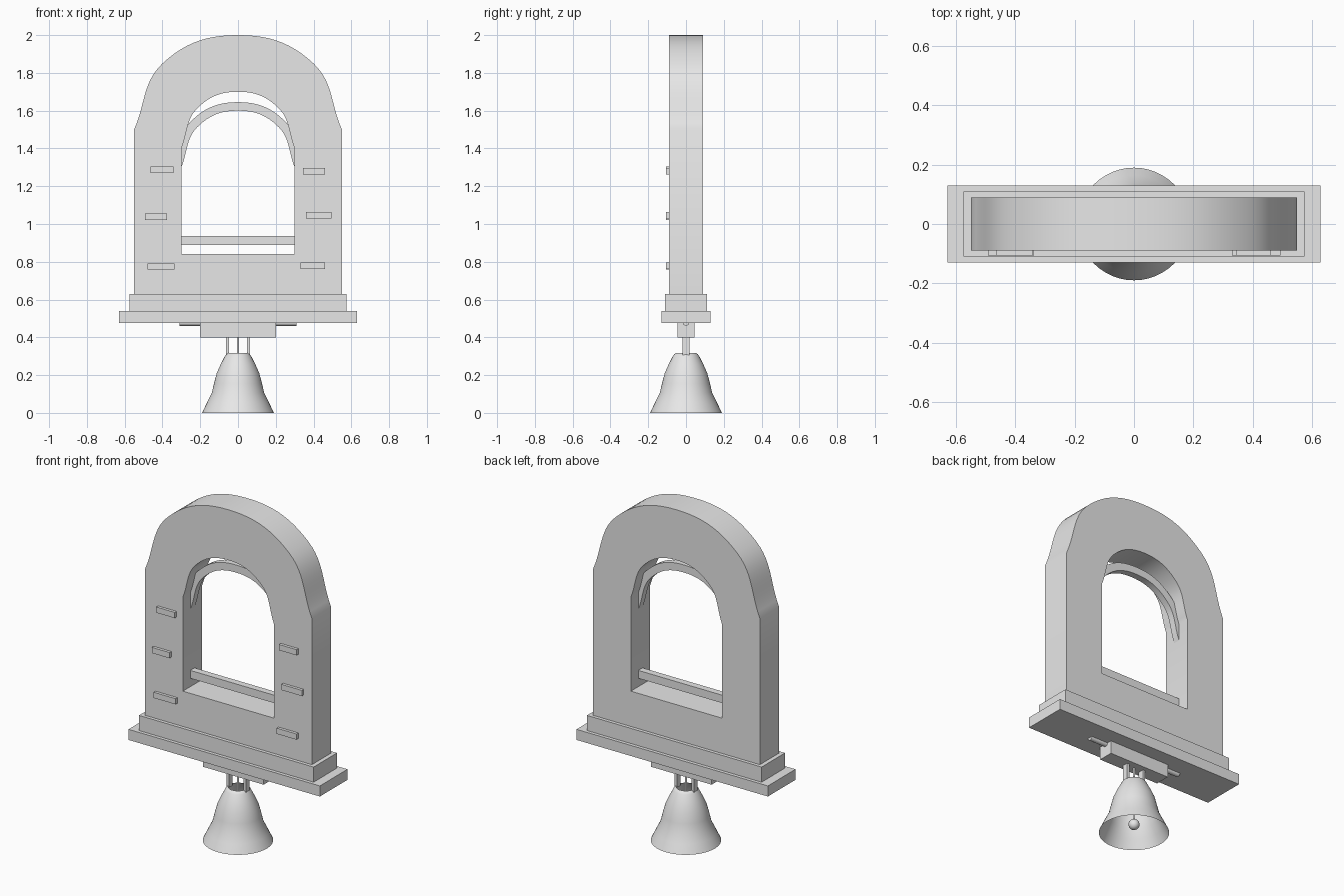
import bpy, bmesh, math
from mathutils import Vector
from mathutils.geometry import interpolate_bezier

if "Cube" in bpy.data.objects:
    bpy.data.objects.remove(bpy.data.objects["Cube"])

grey = bpy.data.materials.new("plain grey")
grey.diffuse_color = (0.8, 0.8, 0.8, 1)
grey.use_nodes = True
grey.node_tree.nodes["Principled BSDF"].inputs["Base Color"].default_value = grey.diffuse_color


def finish(name, bm, smooth=False):
    bmesh.ops.recalc_face_normals(bm, faces=bm.faces)
    me = bpy.data.meshes.new(name)
    bm.to_mesh(me)
    bm.free()
    me.materials.append(grey)
    ob = bpy.data.objects.new(name, me)
    bpy.context.collection.objects.link(ob)
    if smooth:
        bpy.ops.object.select_all(action='DESELECT')
        ob.select_set(True)
        bpy.context.view_layer.objects.active = ob
        bpy.ops.object.shade_smooth_by_angle(angle=math.radians(25))
    return ob


def box(name, x0, x1, y0, y1, z0, z1):
    bm = bmesh.new()
    bmesh.ops.create_cube(bm, size=1)
    for v in bm.verts:
        v.co = ((x0 + x1) / 2 + v.co.x * (x1 - x0),
                (y0 + y1) / 2 + v.co.y * (y1 - y0),
                (z0 + z1) / 2 + v.co.z * (z1 - z0))
    return finish(name, bm)


def rod(name, a, b, r):
    a, b = Vector(a), Vector(b)
    bm = bmesh.new()
    bmesh.ops.create_cone(bm, cap_ends=True, segments=16, radius1=r, radius2=r, depth=(b - a).length)
    rot = (b - a).to_track_quat('Z', 'Y').to_matrix()
    bmesh.ops.rotate(bm, verts=bm.verts, cent=(0, 0, 0), matrix=rot)
    bmesh.ops.translate(bm, verts=bm.verts, vec=(a + b) / 2)
    return finish(name, bm, True)


def arch(width, height, base):
    """Arch outline from right springing point over the crown to the left."""
    P = lambda x, z: Vector((x, z, 0))
    half = interpolate_bezier(P(1, 0), P(.89, .27), P(.92, .5), P(.727, .7), 12)
    half += interpolate_bezier(P(.727, .7), P(.51, .92), P(.306, 1), P(0, 1), 12)[1:]
    right = [(p.x * width, base + p.y * height) for p in half]
    return right + [(-x, z) for x, z in reversed(right[:-1])]


def band(name, outer, inner, y, closed):
    """Solid between two matching outlines, from -y to y."""
    bm = bmesh.new()
    rings = [[bm.verts.new((x, s * y, z)) for x, z in line]
             for s, line in ((-1, outer), (1, outer), (1, inner), (-1, inner))]
    n = len(outer)
    for i in range(n if closed else n - 1):
        j = (i + 1) % n
        for k in range(4):
            a, b = rings[k], rings[(k + 1) % 4]
            bm.faces.new((a[i], a[j], b[j], b[i]))
    if not closed:
        for i in (0, n - 1):
            bm.faces.new([r[i] for r in rings])
    return finish(name, bm, True)


# Arched frame with its opening
band("arched_frame",
     [(.55, .63)] + arch(.55, .5, 1.5) + [(-.55, .63)],
     [(.3, .84)] + arch(.3, .3, 1.4) + [(-.3, .84)], .09, True)

# Curved strip and rail inside the opening
band("inner_arch_strip", arch(.345, .345, 1.3), arch(.3, .3, 1.3), .02, False)
box("inner_rail", -.3, .3, -.02, .02, .89, .937)

# Stepped base
box("upper_plinth", -.575, .575, -.11, .11, .54, .63)
box("lower_plinth", -.63, .63, -.13, .13, .477, .54)

# Small bricks on the front face
for i, (x0, x1, z) in enumerate([
        (-.464, -.342, 1.287), (-.493, -.376, 1.039), (-.48, -.337, .775),
        (.345, .46, 1.28), (.36, .495, 1.047), (.33, .46, .778)]):
    box(f"brick_{i + 1}", x0, x1, -.107, -.09, z - .017, z + .017)

# Hanger block, cross rod and bars
box("hanger_block", -.2, .2, -.045, .045, .4, .477)
rod("cross_rod", (-.31, 0, .477), (.31, 0, .477), .016)
for s in (-1, 1):
    box("bell_hanger_bar", s * .056 - .008, s * .056 + .008, -.018, .018, .305, .4)

# Bell shell
bm = bmesh.new()
profile = [(.19, 0), (.165, .053), (.139, .106), (.127, .155), (.113, .21),
           (.093, .255), (.069, .302), (.062, .311), (.053, .317)]
N = 48
rings = [[bm.verts.new((r * math.cos(2 * math.pi * i / N), r * math.sin(2 * math.pi * i / N), z))
          for i in range(N)] for r, z in profile]
for a, b in zip(rings, rings[1:]):
    for i in range(N):
        j = (i + 1) % N
        bm.faces.new((a[i], a[j], b[j], b[i]))
finish("bell", bm, True)

# Clapper wire and ball
rod("clapper_wire", (0, 0, .05), (0, 0, .4), .006)
bm = bmesh.new()
bmesh.ops.create_uvsphere(bm, u_segments=24, v_segments=12, radius=.03)
bmesh.ops.translate(bm, verts=bm.verts, vec=(0, 0, .05))
finish("clapper_ball", bm, True)
